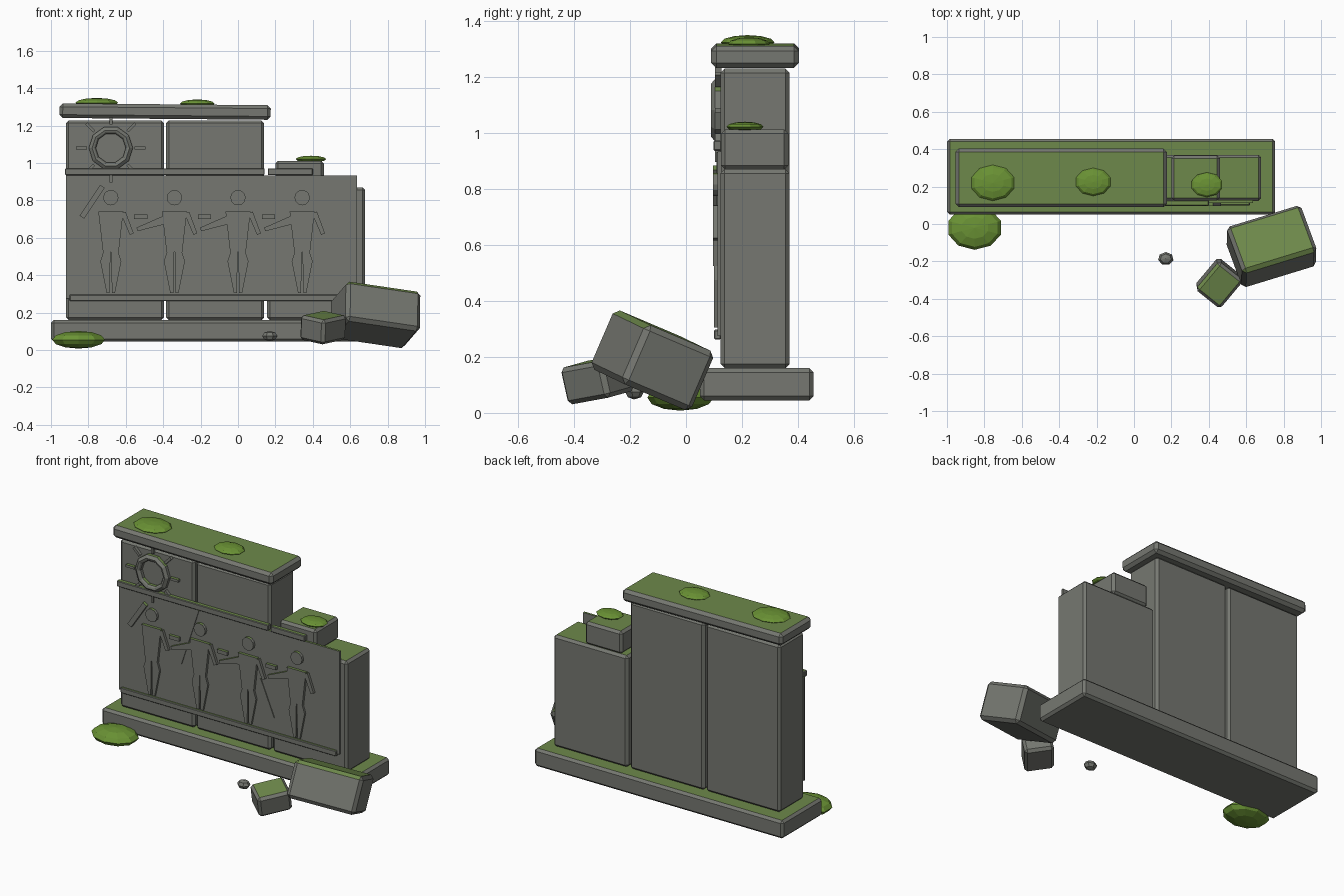
import bpy, bmesh, math
from mathutils import Matrix, Vector, Euler

if "Cube" in bpy.data.objects:
    bpy.data.objects.remove(bpy.data.objects["Cube"])


def material(name, rgb):
    m = bpy.data.materials.new(name)
    m.diffuse_color = (*rgb, 1)
    m.use_nodes = True
    m.node_tree.nodes["Principled BSDF"].inputs["Base Color"].default_value = m.diffuse_color
    return m


STONE = material("grey stone", (0.18, 0.187, 0.165))
GROWTH = material("mossy top green", (0.155, 0.25, 0.07))
MOSS = material("moss green", (0.145, 0.29, 0.035))


def finish(name, bm, mats):
    """Stone parts get mossy green on every face that looks upward."""
    bmesh.ops.recalc_face_normals(bm, faces=bm.faces)
    if len(mats) > 1:
        for f in bm.faces:
            f.material_index = 1 if f.normal.z > 0.8 else 0
    me = bpy.data.meshes.new(name)
    bm.to_mesh(me)
    bm.free()
    for m in mats:
        me.materials.append(m)
    ob = bpy.data.objects.new(name, me)
    bpy.context.collection.objects.link(ob)
    return ob


def block(name, lo, hi, bevel=0.015, rot=(0, 0, 0)):
    lo, hi = Vector(lo), Vector(hi)
    bm = bmesh.new()
    bmesh.ops.create_cube(bm, size=1, matrix=Matrix.Diagonal((*(hi - lo), 1)))
    if bevel:
        bmesh.ops.bevel(bm, geom=bm.edges[:], offset=bevel, segments=1,
                        profile=0.5, affect='EDGES')
    turn = Euler([math.radians(a) for a in rot]).to_matrix().to_4x4()
    bm.transform(Matrix.Translation((lo + hi) / 2) @ turn)
    return finish(name, bm, [STONE, GROWTH])


def boulder(name, centre, size, rot, bevel=0.02):
    c, h = Vector(centre), Vector(size) / 2
    return block(name, c - h, c + h, bevel, rot)


def relief(name, pts, y0=0.096, y1=0.12):
    """Extrude an outline given in (x, z) from the panel toward the front."""
    bm = bmesh.new()
    front = [bm.verts.new((x, y0, z)) for x, z in pts]
    back = [bm.verts.new((x, y1, z)) for x, z in pts]
    bm.faces.new(front)
    bm.faces.new(back[::-1])
    n = len(pts)
    for i in range(n):
        j = (i + 1) % n
        bm.faces.new((front[i], back[i], back[j], front[j]))
    return finish(name, bm, [STONE, GROWTH])


def bar(name, p, q, w0, w1=None, **kw):
    p, q = Vector(p), Vector(q)
    d = (q - p).normalized()
    s = Vector((-d.y, d.x))
    a, b = s * w0 / 2, s * (w0 if w1 is None else w1) / 2
    return relief(name, [p + a, q + b, q - b, p - a], **kw)


def circle(cx, cz, r, n):
    return [(cx + r * math.cos(math.tau * i / n), cz + r * math.sin(math.tau * i / n))
            for i in range(n)]


def blob(name, centre, radii, mat=MOSS, seg=10, rings=6):
    bm = bmesh.new()
    bmesh.ops.create_uvsphere(bm, u_segments=seg, v_segments=rings, radius=1)
    bm.transform(Matrix.Translation(centre) @ Matrix.Diagonal((*radii, 1)))
    return finish(name, bm, [mat])


# base, wall slabs and capstones
block("base_plinth", (-1, 0.05, 0.045), (0.755, 0.455, 0.16))
for i, (x, top) in enumerate([(-0.92, 1.228), (-0.385, 1.228), (0.155, 0.87)]):
    block(f"wall_slab_{i + 1}", (x, 0.123, 0.16), (x + 0.525, 0.37, top))
block("capstone", (-0.955, 0.09, 1.236), (0.175, 0.403, 1.314), 0.018, (0, 0.5, 0))
block("broken_top_stone", (0.2, 0.125, 0.868), (0.46, 0.365, 1.012))

# carved panel and its border rails
block("carved_panel", (-0.92, 0.113, 0.275), (0.637, 0.127, 0.932), 0)
block("lower_rail", (-0.9, 0.1, 0.262), (0.62, 0.125, 0.297), 0.004)
block("upper_rail", (-0.925, 0.098, 0.935), (0.142, 0.127, 0.972), 0.004)
block("upper_rail_broken", (0.16, 0.098, 0.935), (0.4, 0.127, 0.972), 0.004)

# sun disc with a raised rim and rays
SX, SZ = -0.68, 1.08
bm = bmesh.new()
loops = [[bm.verts.new((x, y, z)) for x, z in circle(SX, SZ, r, 10)]
         for r, y in [(0.118, 0.125), (0.118, 0.104), (0.1, 0.09),
                      (0.088, 0.094), (0.08, 0.104), (0.08, 0.125)]]
for a, b in zip(loops, loops[1:] + loops[:1]):
    for i in range(10):
        j = (i + 1) % 10
        bm.faces.new((a[i], a[j], b[j], b[i]))
finish("sun_rim", bm, [STONE, GROWTH])
for k in range(8):
    d = Vector((math.cos(k * math.pi / 4), math.sin(k * math.pi / 4)))
    c = Vector((SX, SZ))
    bar(f"sun_ray_{k + 1}", c + d * 0.126, c + d * 0.185, 0.016, y0=0.104, y1=0.126)

# procession of four carved figures
for i, x in enumerate((-0.68, -0.34, 0.0, 0.343)):
    n = f"figure_{i + 1}_"
    relief(n + "head", circle(x, 0.815, 0.041, 12))
    relief(n + "torso", [(x - 0.067, 0.742), (x + 0.067, 0.742),
                         (x + 0.042, 0.525), (x - 0.042, 0.525)])
    for s, side in ((-1, "left"), (1, "right")):
        relief(n + side + "_leg", [(x + s * 0.002, 0.525), (x + s * 0.04, 0.525),
                                   (x + s * 0.056, 0.475), (x + s * 0.022, 0.305),
                                   (x + s * 0.006, 0.305)], y0=0.1)
    bar(n + "right_arm", (x + 0.066, 0.735), (x + 0.112, 0.62), 0.028, 0.022)
    if i == 0:
        bar(n + "raised_arm", (x - 0.045, 0.875), (x - 0.155, 0.71), 0.03)
    else:
        bar(n + "left_arm", (x - 0.055, 0.695), (x - 0.2, 0.645), 0.045, 0.02)
        bar(n + "offering", (x - 0.215, 0.713), (x - 0.145, 0.713), 0.024)

# cracks
bar("crack_left", (-0.357, 0.93), (-0.48, 0.555), 0.01, y0=0.108)
bar("crack_right", (0.08, 0.61), (0.175, 0.385), 0.01, y0=0.108)

# fallen stones
boulder("fallen_block", (0.735, -0.12, 0.188), (0.42, 0.285, 0.23), (-22, 8, 17))
boulder("fallen_chunk", (0.455, -0.315, 0.12), (0.2, 0.17, 0.135), (10, -8, 50), 0.016)
blob("pebble", (0.17, -0.185, 0.075), (0.042, 0.035, 0.027), STONE, 7, 4)

# moss cushions
blob("moss_ground", (-0.852, -0.02, 0.055), (0.148, 0.118, 0.047))
blob("moss_cap_left", (-0.755, 0.22, 1.322), (0.12, 0.096, 0.026))
blob("moss_cap_middle", (-0.218, 0.225, 1.317), (0.097, 0.075, 0.023))
blob("moss_broken_top", (0.39, 0.21, 1.021), (0.086, 0.066, 0.018))
